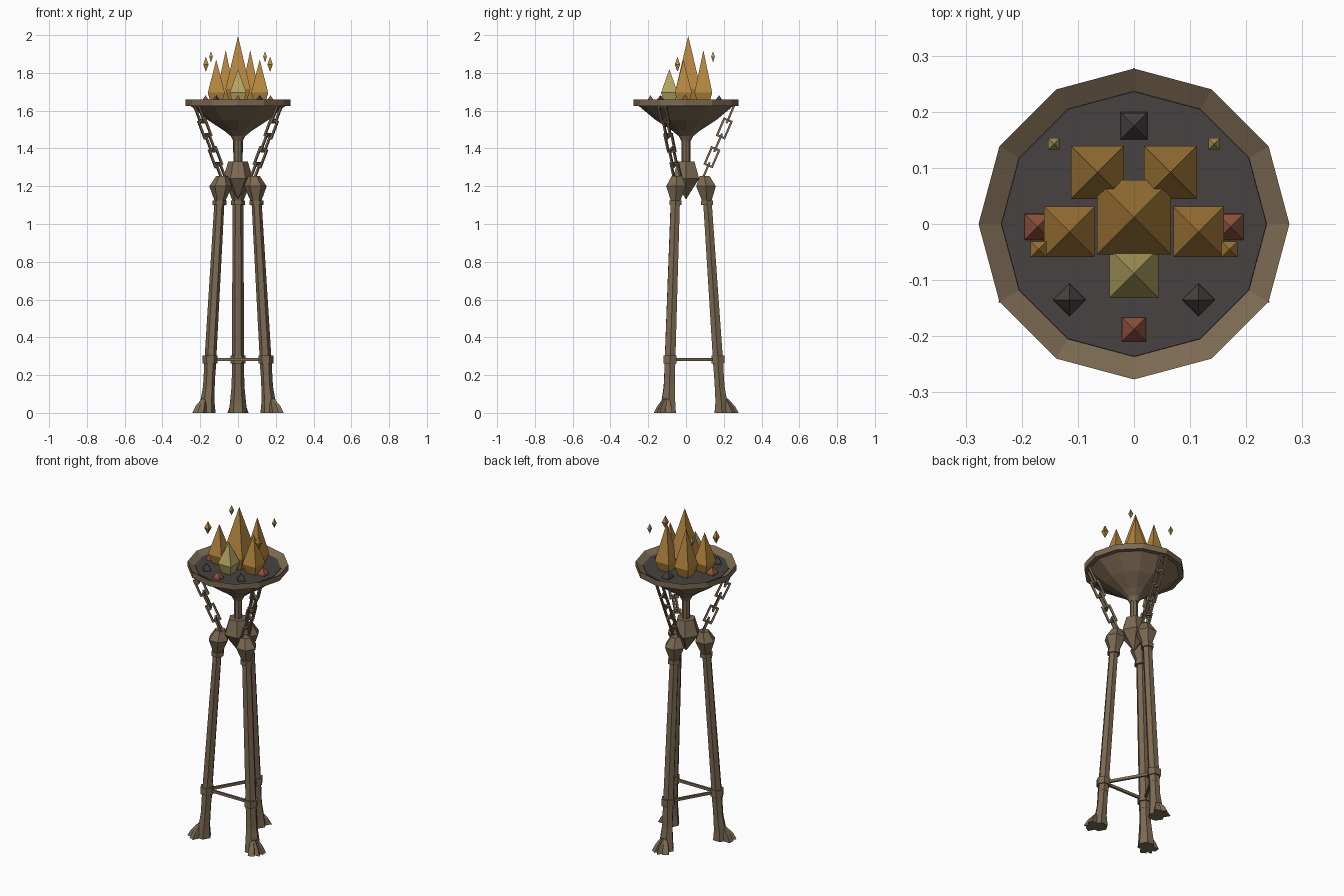
import bpy, bmesh, math
from math import cos, sin, pi, radians
from mathutils import Matrix, Vector

if "Cube" in bpy.data.objects:
    bpy.data.objects.remove(bpy.data.objects["Cube"])


def material(name, rgb):
    m = bpy.data.materials.new(name)
    m.use_nodes = True
    m.diffuse_color = (*rgb, 1)
    m.node_tree.nodes["Principled BSDF"].inputs["Base Color"].default_value = (*rgb, 1)
    return m


bronze = material("bronze", (0.20, 0.143, 0.085))
coal = material("charcoal", (0.062, 0.055, 0.052))
ember = material("ember red", (0.29, 0.09, 0.05))
orange = material("flame orange", (0.46, 0.24, 0.05))
yellow = material("flame yellow", (0.46, 0.37, 0.12))


def finish(name, bm, mat, matrix=Matrix()):
    bmesh.ops.remove_doubles(bm, verts=bm.verts, dist=0.0005)
    bmesh.ops.recalc_face_normals(bm, faces=bm.faces)
    bm.transform(matrix)
    mesh = bpy.data.meshes.new(name)
    bm.to_mesh(mesh)
    bm.free()
    mesh.materials.append(mat)
    ob = bpy.data.objects.new(name, mesh)
    bpy.context.collection.objects.link(ob)
    return ob


def loft(name, rings, sides, mat, turn=0, matrix=Matrix()):
    """Skin n-sided rings given as (x offset, z, x radius, y radius)."""
    bm = bmesh.new()
    loops = []
    for cx, z, rx, ry in rings:
        angles = [radians(turn) + 2 * pi * i / sides for i in range(sides)]
        loops.append([bm.verts.new((cx + rx * cos(a), ry * sin(a), z)) for a in angles])
    for low, high in zip(loops, loops[1:]):
        for i in range(sides):
            j = (i + 1) % sides
            bm.faces.new((low[i], low[j], high[j], high[i]))
    bm.faces.new(loops[0][::-1])
    bm.faces.new(loops[-1])
    return finish(name, bm, mat, matrix)


def lathe(name, profile, sides, mat, turn=0, matrix=Matrix()):
    return loft(name, [(0, z, r, r) for r, z in profile], sides, mat, turn, matrix)


def box(name, size, mat, matrix):
    bm = bmesh.new()
    bmesh.ops.create_cube(bm, size=1)
    bm.transform(Matrix.Diagonal((*size, 1)))
    return finish(name, bm, mat, matrix)


def spin(degrees):
    return Matrix.Rotation(radians(degrees), 4, "Z")


def chain_link(name, centre, axis, matrix, flat):
    """Rectangular frame lying along the axis, turned for every other link."""
    bm = bmesh.new()
    half_w, half_l, t = 0.021, 0.053, 0.011
    for x, z, sx, sz in ((half_w, 0, t, 2 * half_l), (-half_w, 0, t, 2 * half_l),
                         (0, half_l - t / 2, 2 * half_w, t), (0, t / 2 - half_l, 2 * half_w, t)):
        part = Matrix.Translation((x, 0, z)) @ Matrix.Diagonal((sx, t, sz, 1))
        bmesh.ops.create_cube(bm, size=1, matrix=part)
    aim = axis.to_track_quat("Z", "Y").to_matrix().to_4x4()
    pose = matrix @ Matrix.Translation(centre) @ aim @ spin(0 if flat else 90)
    return finish(name, bm, bronze, pose)


# Three legs with feet, collars, capitals and chains
for side, angle in (("back", 90), ("front_right", 210), ("front_left", 330)):
    m = spin(angle)
    loft(side + "_leg", [(0.173, 0.22, 0.031, 0.033), (0.112, 1.14, 0.026, 0.028)], 6, bronze, 30, m)
    loft(side + "_foot", [(0.19, 0, 0.045, 0.048), (0.187, 0.06, 0.036, 0.042),
                          (0.178, 0.14, 0.030, 0.034), (0.172, 0.24, 0.030, 0.032)], 6, bronze, 30, m)
    for i, spread in enumerate((-32, 0, 32)):
        toe = m @ Matrix.Translation((0.19, 0, 0)) @ spin(spread)
        loft(f"{side}_toe_{i + 1}", [(0.045, 0, 0.044, 0.026), (0.028, 0.035, 0.042, 0.021),
                                     (0.018, 0.075, 0.014, 0.009)], 4, bronze, 45 if spread else 0, toe)
    loft(side + "_lower_collar", [(0.170, z, 0.040, 0.040) for z in (0.262, 0.303)], 6, bronze, 30, m)
    loft(side + "_upper_collar", [(0.112, z, 0.037, 0.037) for z in (1.10, 1.125)], 6, bronze, 30, m)
    loft(side + "_capital", [(0.110, 1.12, 0.028, 0.028), (0.106, 1.20, 0.060, 0.060),
                             (0.098, 1.255, 0.030, 0.030)], 6, bronze, 30, m)
    top, bottom = Vector((0.252, 0, 1.62)), Vector((0.088, 0, 1.24))
    for i in range(5):
        chain_link(f"{side}_chain_link_{i + 1}", top.lerp(bottom, (i + 0.5) / 5),
                   top - bottom, m, i % 2 == 0)
    # Brace between this leg and the next
    box(side + "_brace", (0.012, 0.27, 0.016), bronze,
        spin(angle + 60) @ Matrix.Translation((0.085, 0, 0.283)))

# Central hub and stem
lathe("hub", [(0, 1.13), (0.08, 1.24), (0.052, 1.33)], 6, bronze)
lathe("stem", [(0.023, 1.32), (0.023, 1.46)], 8, bronze)

# Bowl with an inward sloping rim, and its bed of coals
lathe("bowl", [(0.025, 1.44), (0.038, 1.465), (0.075, 1.495), (0.16, 1.55), (0.25, 1.625),
               (0.277, 1.625), (0.277, 1.66), (0.236, 1.635)], 12, bronze)
lathe("coal_bed", [(0.237, 1.633), (0.236, 1.639)], 12, coal)


def flame(name, x, y, half, tip, mat):
    r = half * math.sqrt(2)
    lathe(name, [(r * 0.62, 1.635), (r, 1.715 if half > 0.05 else 1.695), (0, tip)], 4, mat, 45,
          Matrix.Translation((x, y, 0)))


def lump(name, x, y, half, mat, turn=45):
    r = half * math.sqrt(2)
    lathe(name, [(r, 1.636), (r * 0.9, 1.65), (0, 1.682)], 4, mat, turn, Matrix.Translation((x, y, 0)))


def spark(name, x, y, z, r, half_height, mat):
    lathe(name, [(0, -half_height), (r, 0), (0, half_height)], 4, mat, 45, Matrix.Translation((x, y, z)))


# Flames, coals and sparks
flame("centre_flame", 0, 0.012, 0.066, 1.995, orange)
flame("front_flame", 0, -0.088, 0.044, 1.82, yellow)
lump("front_ember", 0, -0.188, 0.022, ember)
lump("back_coal", 0, 0.175, 0.025, coal)
for name, s in (("left", 1), ("right", -1)):
    flame(name + "_side_flame", s * 0.115, -0.014, 0.045, 1.87, orange)
    flame(name + "_back_flame", s * 0.065, 0.092, 0.047, 1.92, orange)
    lump(name + "_ember", s * 0.172, -0.005, 0.024, ember)
    lump(name + "_coal", s * 0.115, -0.135, 0.021, coal, 0)
    spark(name + "_low_spark", s * 0.17, -0.045, 1.845, 0.02, 0.04, orange)
    spark(name + "_high_spark", s * 0.143, 0.143, 1.885, 0.014, 0.03, yellow)
